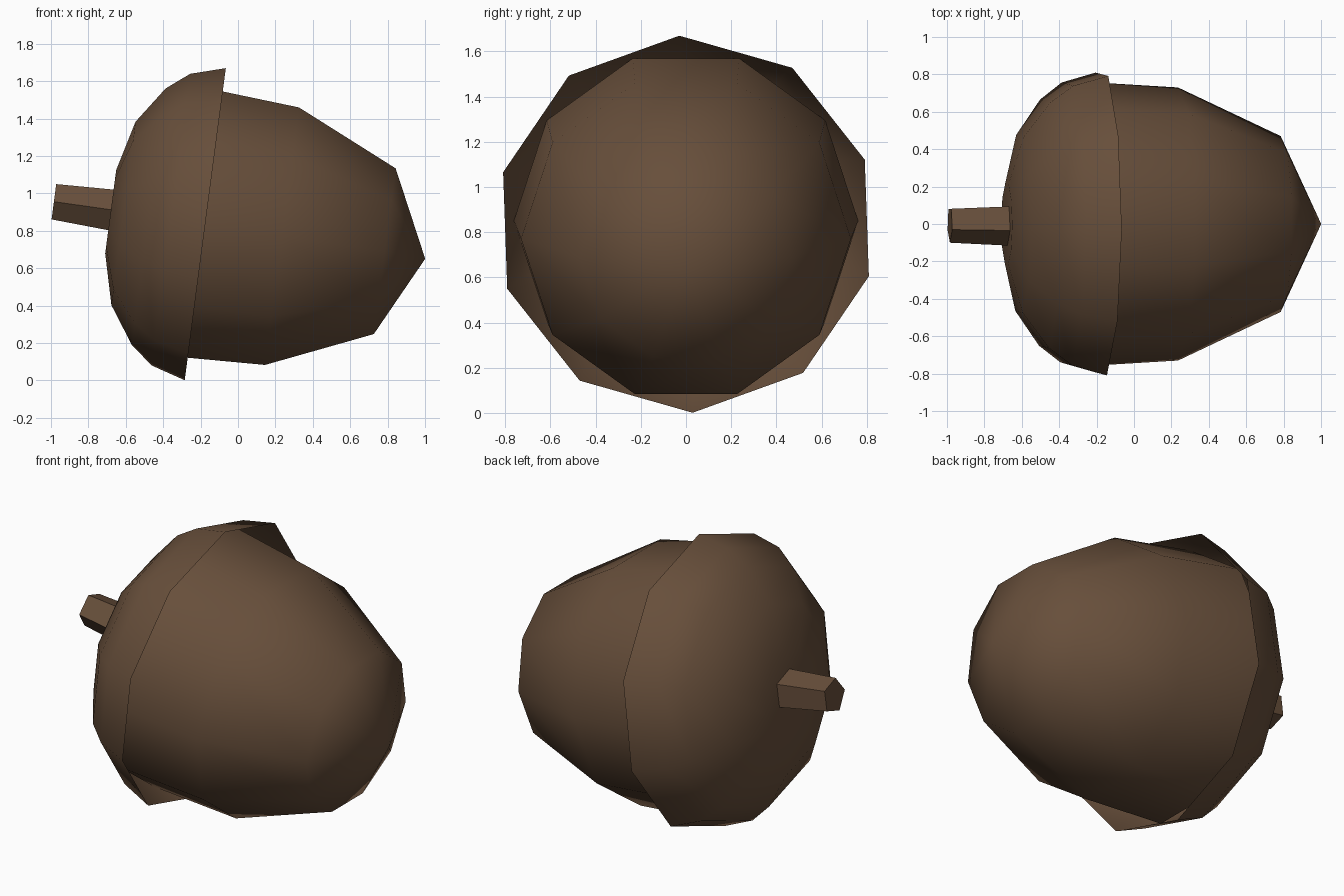
import bpy, bmesh, math
from mathutils import Vector

if "Cube" in bpy.data.objects:
    bpy.data.objects.remove(bpy.data.objects["Cube"])

# Tilted acorn axis: U runs towards the nut tip, V is "up" across it
TILT = math.radians(7.5)
U = Vector((math.cos(TILT), 0, -math.sin(TILT)))
V = Vector((math.sin(TILT), 0, math.cos(TILT)))
Y = Vector((0, 1, 0))
RIM_CENTRE = Vector((-0.175, 0, 0.835))

brown = bpy.data.materials.new("acorn_brown")
brown.diffuse_color = (0.135, 0.077, 0.043, 1)
brown.use_nodes = True
brown.node_tree.nodes["Principled BSDF"].inputs["Base Color"].default_value = brown.diffuse_color


def lathe(name, profile, sides, phase):
    """Closed turned part; profile = (distance along axis, radius, V offset)."""
    bm = bmesh.new()
    rings = []
    for u, r, off in profile:
        c = RIM_CENTRE + U * u + V * off
        if r == 0:
            rings.append([bm.verts.new(c)])
            continue
        ring = []
        for i in range(sides):
            a = math.radians(phase) + math.tau * i / sides
            ring.append(bm.verts.new(c + Y * (r * math.cos(a)) + V * (r * math.sin(a))))
        rings.append(ring)
    for a, b in zip(rings, rings[1:]):
        for i in range(sides):
            j = (i + 1) % sides
            if len(a) == 1:
                bm.faces.new((a[0], b[i], b[j]))
            elif len(b) == 1:
                bm.faces.new((a[i], a[j], b[0]))
            else:
                bm.faces.new((a[i], a[j], b[j], b[i]))
    for ring in (rings[0], rings[-1]):
        if len(ring) > 1:
            bm.faces.new(ring)
    bmesh.ops.recalc_face_normals(bm, faces=bm.faces)
    for f in bm.faces:
        f.smooth = True
    me = bpy.data.meshes.new(name)
    bm.to_mesh(me)
    bm.free()
    me.set_sharp_from_angle(angle=math.radians(60))
    me.materials.append(brown)
    ob = bpy.data.objects.new(name, me)
    bpy.context.collection.objects.link(ob)
    return ob


# Nut body with pointed tip
lathe("nut", [(-0.12, 0.762, 0), (0.415, 0.73, -0.01),
              (0.97, 0.47, -0.018), (1.19, 0, -0.03)], 10, 0)

# Cap: outer shell to the rim, then thin inner shell back
lathe("cap", [(-0.505, 0, 0), (-0.51, 0.225, 0), (-0.441, 0.495, 0),
              (-0.305, 0.692, 0), (-0.185, 0.787, 0), (0, 0.842, 0),
              (-0.18, 0.775, 0), (-0.295, 0.68, 0), (-0.425, 0.485, 0),
              (-0.485, 0, 0)], 10, 92)

# Five-sided stem
lathe("stem", [(-0.818, 0.1, 0.013), (-0.45, 0.118, 0.009)], 5, 107.5)
